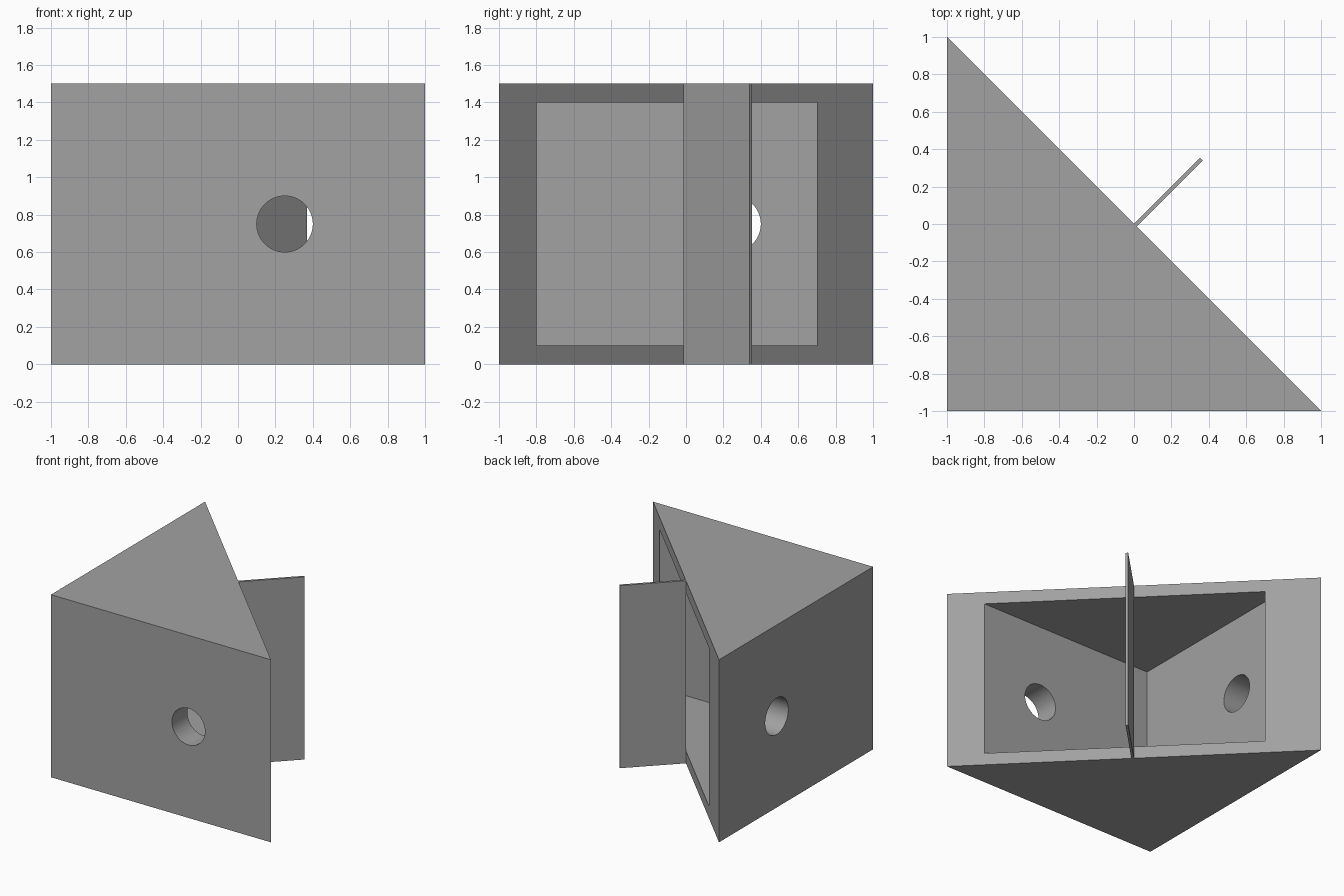
import bpy, bmesh, math
from mathutils import Matrix, Vector

if "Cube" in bpy.data.objects:
    bpy.data.objects.remove(bpy.data.objects["Cube"])

grey = bpy.data.materials.new("mid grey")
grey.diffuse_color = (0.36, 0.36, 0.36, 1)
grey.use_nodes = True
grey.node_tree.nodes["Principled BSDF"].inputs["Base Color"].default_value = grey.diffuse_color


def prism(name, outline, z0, z1):
    """Extrude a flat outline from z0 up to z1."""
    bm = bmesh.new()
    face = bm.faces.new([bm.verts.new((x, y, z0)) for x, y in outline])
    top = bmesh.ops.extrude_face_region(bm, geom=[face])["geom"]
    bmesh.ops.translate(bm, vec=(0, 0, z1 - z0),
                        verts=[v for v in top if isinstance(v, bmesh.types.BMVert)])
    bmesh.ops.recalc_face_normals(bm, faces=bm.faces)
    return finish(name, bm)


def rod(name, centre, axis, radius, length):
    """Round cutter along the given axis."""
    bm = bmesh.new()
    turn = Vector(axis).to_track_quat('Z', 'Y').to_matrix().to_4x4()
    bmesh.ops.create_cone(bm, cap_ends=True, segments=64, radius1=radius, radius2=radius,
                          depth=length, matrix=Matrix.Translation(centre) @ turn)
    return finish(name, bm)


def finish(name, bm):
    mesh = bpy.data.meshes.new(name)
    bm.to_mesh(mesh)
    bm.free()
    mesh.materials.append(grey)
    obj = bpy.data.objects.new(name, mesh)
    bpy.context.collection.objects.link(obj)
    return obj


# Triangular corner housing
housing = prism("housing", [(-1, -1), (1, -1), (-1, 1)], 0, 1.5)

# Box cavity opening through the slanted face, and a round hole in each wall
cutters = [
    prism("cavity_cutter", [(-0.8, -0.8), (1.2, -0.8), (1.2, 0.7), (-0.8, 0.7)], 0.1, 1.4),
    rod("front_hole_cutter", (0.25, -0.9, 0.75), (0, 1, 0), 0.15, 0.5),
    rod("side_hole_cutter", (-0.9, 0.25, 0.75), (1, 0, 0), 0.15, 0.5),
]
bpy.context.view_layer.objects.active = housing
housing.select_set(True)
for cutter in cutters:
    cutter.hide_render = True
    mod = housing.modifiers.new(cutter.name, 'BOOLEAN')
    mod.operation = 'DIFFERENCE'
    mod.solver = 'EXACT'
    mod.object = cutter
    bpy.ops.object.modifier_apply(modifier=mod.name)
for cutter in cutters:
    bpy.data.objects.remove(cutter)
bpy.ops.object.shade_smooth_by_angle(angle=math.radians(30))

# Thin upright fin standing square to the slanted face
d = 0.5 / math.sqrt(2)
t = 0.02 / math.sqrt(2)
prism("fin", [(0, 0), (t, -t), (d + t, d - t), (d, d)], 0, 1.5)
